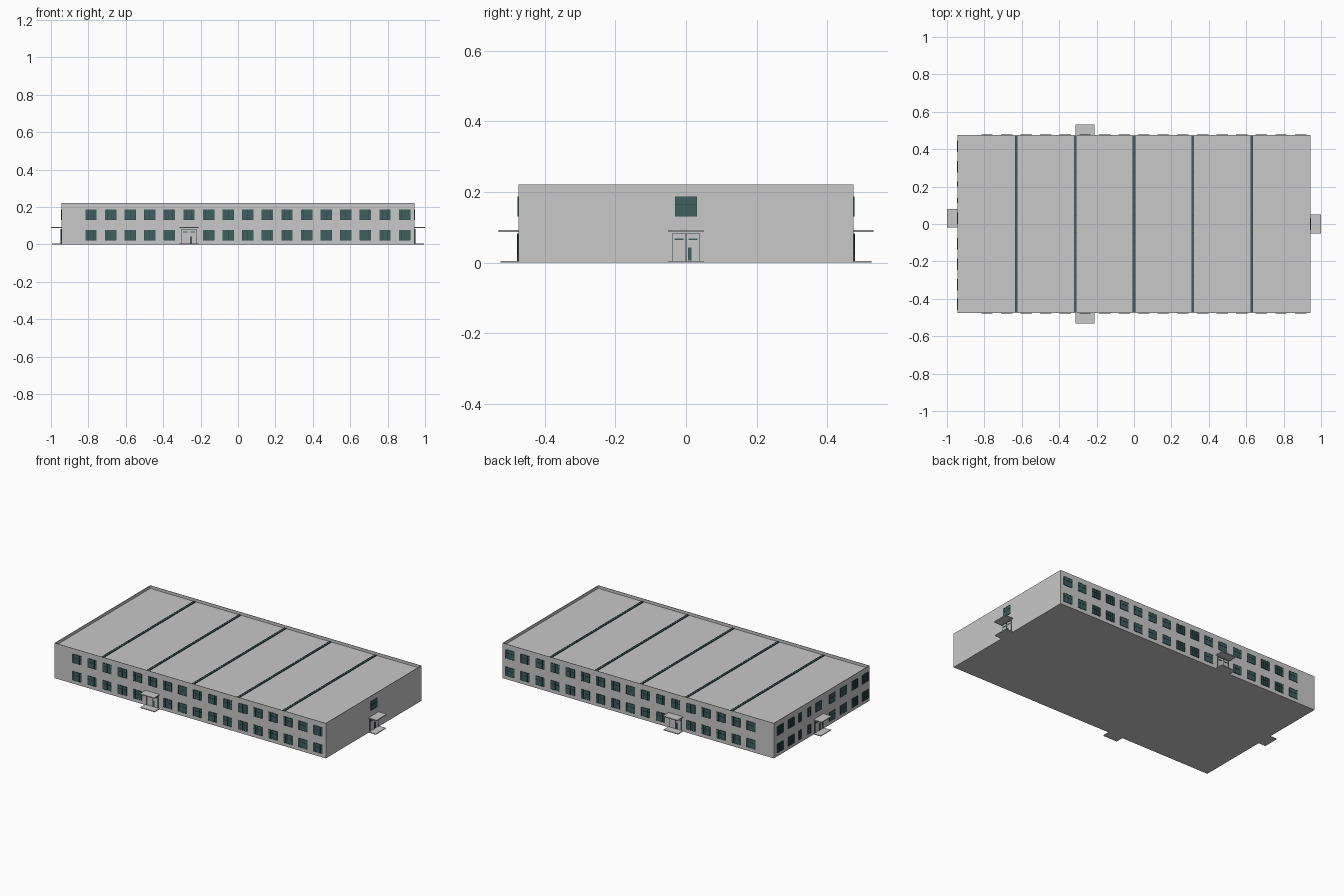
import bpy, bmesh
from mathutils import Matrix, Vector
from math import radians

if "Cube" in bpy.data.objects:
    bpy.data.objects.remove(bpy.data.objects["Cube"])

HX, HY, H = 0.944, 0.475, 0.221      # half length, half depth, height
ROOF = 0.203                         # roof level behind the parapet


def material(name, rgb):
    m = bpy.data.materials.new(name)
    m.diffuse_color = (*rgb, 1)
    m.use_nodes = True
    m.node_tree.nodes["Principled BSDF"].inputs["Base Color"].default_value = m.diffuse_color
    return m


GREY = material("light grey", (0.58, 0.58, 0.58))
GLASS = material("teal glass", (0.05, 0.115, 0.115))
FRAME = material("dark teal frame", (0.025, 0.06, 0.06))


def finish(name, bm, mat, matrix=Matrix()):
    bm.transform(matrix)
    mesh = bpy.data.meshes.new(name)
    bm.to_mesh(mesh)
    bm.free()
    mesh.materials.append(mat)
    ob = bpy.data.objects.new(name, mesh)
    bpy.context.collection.objects.link(ob)
    return ob


def box(bm, x0, x1, y0, y1, z0, z1):
    size = Vector((x1 - x0, y1 - y0, z1 - z0))
    mid = Vector((x0 + x1, y0 + y1, z0 + z1)) / 2
    bmesh.ops.create_cube(bm, size=1,
                          matrix=Matrix.Translation(mid) @ Matrix.Diagonal((*size, 1)))


def boxes(name, items, mat, matrix=Matrix()):
    bm = bmesh.new()
    for b in items:
        box(bm, *b)
    return finish(name, bm, mat, matrix)


# Building shell: a block whose top is inset and lowered to leave a parapet
bm = bmesh.new()
box(bm, -HX, HX, -HY, HY, 0, H)
bm.faces.ensure_lookup_table()
bm.normal_update()
top = max(bm.faces, key=lambda f: f.normal.z)
bmesh.ops.inset_region(bm, faces=[top], thickness=0.004)
inner = bmesh.ops.extrude_discrete_faces(bm, faces=[top])["faces"][0]
bmesh.ops.translate(bm, verts=inner.verts, vec=(0, 0, ROOF - H))
finish("building_shell", bm, GREY)

# Roof skylight strips with side rails and cross bars
strips, rails = [], []
yl = HY - 0.004
for k in range(-2, 3):
    x = k * HX / 3
    strips.append((x - 0.006, x + 0.006, -yl, yl, ROOF - 0.002, ROOF + 0.003))
    for s in (-1, 1):
        e = x + s * 0.006
        rails.append((e - 0.001, e + 0.001, -yl, yl, ROOF - 0.002, ROOF + 0.004))
    for j in range(-9, 10):
        y = j * 0.047
        rails.append((x - 0.006, x + 0.006, y - 0.001, y + 0.001, ROOF, ROOF + 0.004))
boxes("skylight_strips", strips, GLASS)
boxes("skylight_bars", rails, FRAME)


# Wall space: x runs along the wall, -y points outward, z is up
def wall_matrix(angle, distance):
    return Matrix.Rotation(radians(angle), 4, 'Z') @ Matrix.Translation((0, -distance, 0))


LOW, HIGH = (0.023, 0.078), (0.132, 0.187)


def windows(name, matrix, spots):
    """spots: (centre, width, (bottom, top), columns)"""
    panes, bars = [], []
    t = 0.0011
    for c, w, (z0, z1), cols in spots:
        a, b = c - w / 2, c + w / 2
        panes.append((a, b, -0.0015, 0.002, z0, z1))
        for i in range(cols + 1):
            u = a + (b - a) * i / cols
            bars.append((u - t / 2, u + t / 2, -0.003, 0.002, z0, z1))
        for f in (0, 0.6, 1):
            z = z0 + (z1 - z0) * f
            bars.append((a, b, -0.003, 0.002, z - t / 2, z + t / 2))
    boxes(name + "_window_glass", panes, GLASS, matrix)
    boxes(name + "_window_bars", bars, FRAME, matrix)


def entrance(name, matrix, c):
    # Canopy and doorstep
    boxes(name + "_canopy", [(c - 0.05, c + 0.05, -0.056, 0.002, 0.087, 0.093)], GREY, matrix)
    boxes(name + "_doorstep", [(c - 0.05, c + 0.05, -0.05, 0.002, 0, 0.005)], GREY, matrix)
    # Two door leaves
    boxes(name + "_door_leaves", [(c - 0.038, c - 0.001, -0.002, 0.002, 0.005, 0.081),
                                  (c + 0.001, c + 0.038, -0.002, 0.002, 0.005, 0.081)],
          GREY, matrix)
    # Door surround and centre post
    boxes(name + "_door_frame", [(c + u - 0.0012, c + u + 0.0012, -0.004, 0.002, 0.004, 0.083)
                                 for u in (-0.039, 0, 0.039)]
          + [(c - 0.04, c + 0.04, -0.004, 0.002, 0.081, 0.083)], FRAME, matrix)
    # Door lights
    boxes(name + "_door_glass", [(c - 0.033, c - 0.007, -0.004, 0, 0.064, 0.069),
                                 (c + 0.007, c + 0.033, -0.004, 0, 0.064, 0.069),
                                 (c + 0.005, c + 0.016, -0.004, 0, 0.006, 0.043)],
          GLASS, matrix)


# Long sides: 17 bays in two rows, the sixth ground bay is the entrance
for name, angle, s in (("front", 0, 1), ("back", 180, -1)):
    m = wall_matrix(angle, HY)
    spots = []
    for i in range(17):
        u = s * (-0.786 + i * 0.1048)
        spots.append((u, 0.06, HIGH, 4))
        if i != 5:
            spots.append((u, 0.06, LOW, 4))
    windows(name, m, spots)
    entrance(name, m, s * -0.262)

# Right end: one window above the entrance
m = wall_matrix(90, HX)
windows("right", m, [(0, 0.062, HIGH, 4)])
entrance("right", m, 0)

# Left end: wide bays, narrow stair windows and the entrance
m = wall_matrix(-90, HX)
spots = []
for row in (LOW, HIGH):
    for y in (0.415, 0.305, -0.105, -0.215, -0.325, -0.43):
        spots.append((-y, 0.06, row, 4))
    for y in (0.215, 0.125):
        spots.append((-y, 0.026, row, 2))
spots.append((-0.03, 0.06, HIGH, 4))
windows("left", m, spots)
entrance("left", m, -0.03)
